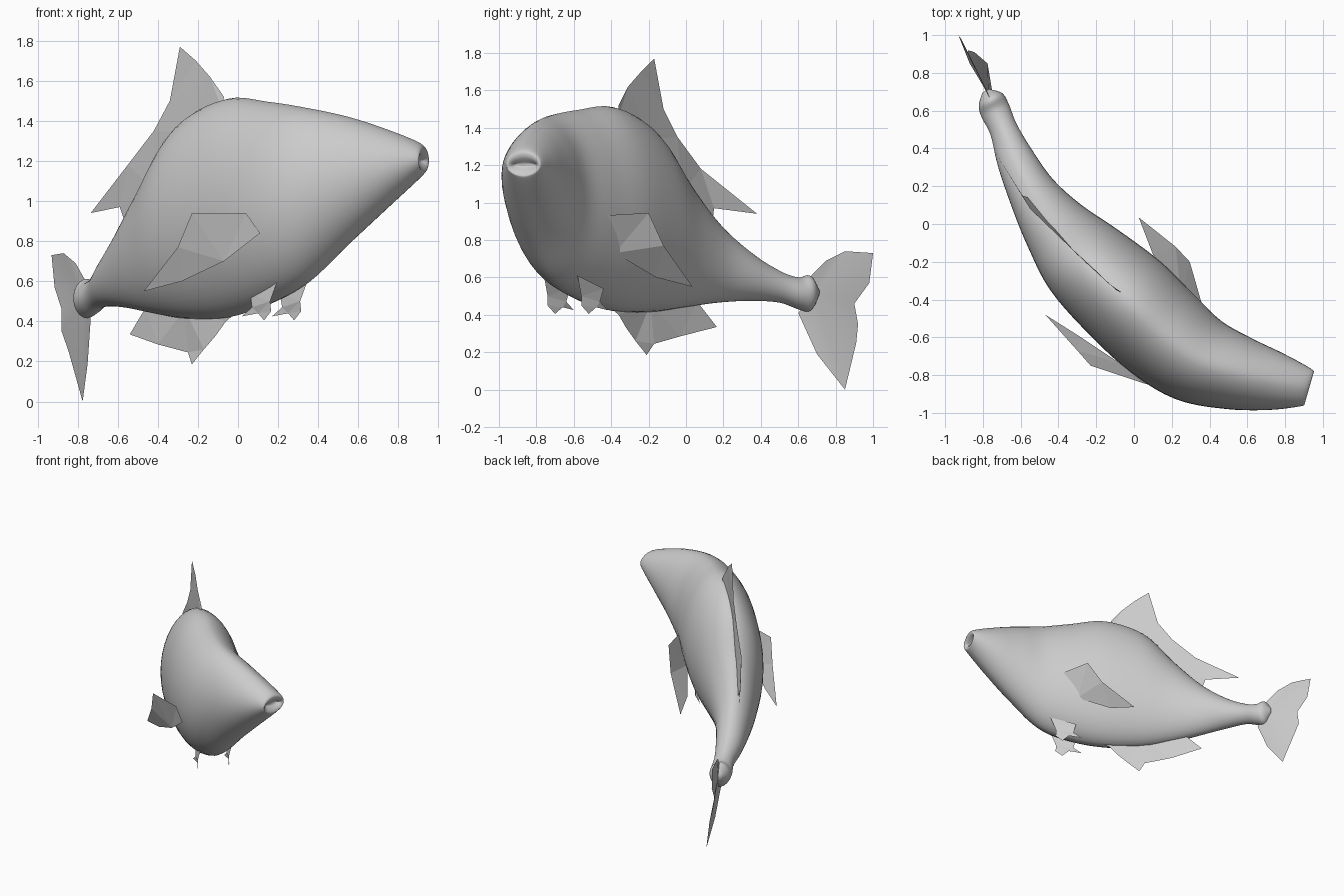
import bpy, bmesh, math


def make_object(name, verts, faces, smooth=False, triangulate=False):
    mesh = bpy.data.meshes.new(name)
    mesh.from_pydata(verts, [], faces)
    bm = bmesh.new()
    bm.from_mesh(mesh)
    if triangulate:
        bmesh.ops.triangulate(bm, faces=bm.faces[:])
    else:
        bmesh.ops.recalc_face_normals(bm, faces=bm.faces[:])
    for f in bm.faces:
        f.smooth = smooth
    bm.to_mesh(mesh)
    bm.free()
    obj = bpy.data.objects.new(name, mesh)
    bpy.context.collection.objects.link(obj)
    return obj


def catmull(a, b, c, d, t):
    return [0.5 * (2 * q + (r - p) * t + (2 * p - 5 * q + 4 * r - s) * t * t
                   + (3 * q - p - 3 * r + s) * t ** 3)
            for p, q, r, s in zip(a, b, c, d)]


# Body cross-sections, mouth to tail: x, y, half width, bottom z, top z, section heading
sections = [
    (0.895, -0.86, 0.06, 1.19, 1.21, 74),
    (0.925, -0.87, 0.085, 1.15, 1.25, 74),
    (0.905, -0.865, 0.105, 1.115, 1.29, 74),
    (0.75, -0.835, 0.155, 0.97, 1.355, 75),
    (0.55, -0.79, 0.20, 0.785, 1.42, 71),
    (0.34, -0.72, 0.24, 0.59, 1.465, 59),
    (0.15, -0.58, 0.265, 0.485, 1.495, 49),
    (-0.05, -0.39, 0.27, 0.42, 1.51, 45),
    (-0.265, -0.19, 0.24, 0.415, 1.39, 42),
    (-0.42, -0.01, 0.18, 0.44, 1.12, 38),
    (-0.54, 0.17, 0.13, 0.465, 0.89, 30),
    (-0.63, 0.35, 0.10, 0.475, 0.73, 24),
    (-0.69, 0.50, 0.075, 0.465, 0.635, 22),
    (-0.735, 0.60, 0.08, 0.43, 0.60, 25),
    (-0.76, 0.66, 0.07, 0.42, 0.61, 28),
    (-0.785, 0.705, 0.02, 0.50, 0.54, 28),
]

# Body: smooth loft through the sections
STEPS, SIDES = 5, 40
rings = []
for i in range(len(sections) - 1):
    quad = [sections[max(0, min(len(sections) - 1, i + k))] for k in (-1, 0, 1, 2)]
    rings += [catmull(*quad, j / STEPS) for j in range(STEPS)]
rings.append(sections[-1])

verts, faces = [], []
for x, y, w, z0, z1, heading in rings:
    h = math.radians(heading)
    for k in range(SIDES):
        a = 2 * math.pi * k / SIDES
        side = w * math.copysign(abs(math.cos(a)) ** 1.12, math.cos(a))
        verts.append((x + side * math.cos(h), y + side * math.sin(h),
                      (z0 + z1) / 2 + (z1 - z0) / 2 * math.sin(a)))
for r in range(len(rings) - 1):
    for k in range(SIDES):
        n = (k + 1) % SIDES
        faces.append((r * SIDES + k, r * SIDES + n, (r + 1) * SIDES + n, (r + 1) * SIDES + k))
faces.append(tuple(range(SIDES)))
faces.append(tuple((len(rings) - 1) * SIDES + k for k in range(SIDES)))
make_object("body", verts, faces, smooth=True)


# Fins: thin single-surface outlines
def fin(name, outline):
    make_object(name, outline, [tuple(range(len(outline)))], triangulate=True)


fin("dorsal_fin", [
    (-0.07, -0.36, 1.52), (-0.14, -0.31, 1.62), (-0.21, -0.24, 1.70), (-0.29, -0.17, 1.77),
    (-0.34, -0.12, 1.50), (-0.42, -0.045, 1.35), (-0.55, 0.08, 1.18), (-0.735, 0.38, 0.94),
    (-0.59, 0.15, 0.97), (-0.56, 0.14, 0.88), (-0.42, -0.02, 1.06), (-0.27, -0.19, 1.34),
    (-0.08, -0.36, 1.46)])

fin("anal_fin", [
    (0.0, -0.42, 0.45), (-0.06, -0.36, 0.40), (-0.11, -0.32, 0.33), (-0.17, -0.27, 0.26),
    (-0.23, -0.21, 0.185), (-0.25, -0.17, 0.245), (-0.40, -0.03, 0.285),
    (-0.54, 0.165, 0.335), (-0.46, 0.06, 0.47), (-0.265, -0.19, 0.46)])

fin("left_pectoral_fin", [
    (0.11, -0.86, 0.84), (0.04, -0.84, 0.94), (-0.23, -0.75, 0.94), (-0.30, -0.67, 0.77),
    (-0.47, -0.48, 0.55), (-0.28, -0.60, 0.60), (-0.07, -0.74, 0.70)])

fin("right_pectoral_fin", [
    (0.40, -0.51, 0.84), (0.37, -0.46, 0.93), (0.295, -0.20, 0.945), (0.22, -0.12, 0.77),
    (0.025, 0.035, 0.55), (0.10, -0.16, 0.60), (0.25, -0.38, 0.73)])

# Pelvic pair: same outline, offset across the belly
pelvic = [(0.20, -0.76, 0.61), (0.16, -0.74, 0.50), (0.165, -0.74, 0.45), (0.13, -0.70, 0.405),
          (0.10, -0.66, 0.44), (0.02, -0.60, 0.425), (0.07, -0.64, 0.47), (0.06, -0.62, 0.54)]
for name, dx, dy in (("left_pelvic_fin", 0, 0), ("right_pelvic_fin", 0.15, 0.18)):
    fin(name, [(x + dx, y + dy, z) for x, y, z in pelvic])

# Tail fin: twisted fan from a hub inside the tail root
tail = [(-0.77, 0.69, 0.51),
        (-0.765, 0.67, 0.61), (-0.81, 0.75, 0.69), (-0.87, 0.85, 0.74), (-0.93, 1.0, 0.73),
        (-0.915, 0.98, 0.57), (-0.88, 0.90, 0.46), (-0.88, 0.92, 0.35), (-0.845, 0.91, 0.25),
        (-0.775, 0.85, 0.0), (-0.75, 0.70, 0.19), (-0.735, 0.60, 0.41)]
make_object("tail_fin", tail, [(0, i, i + 1) for i in range(1, len(tail) - 1)], smooth=True)
